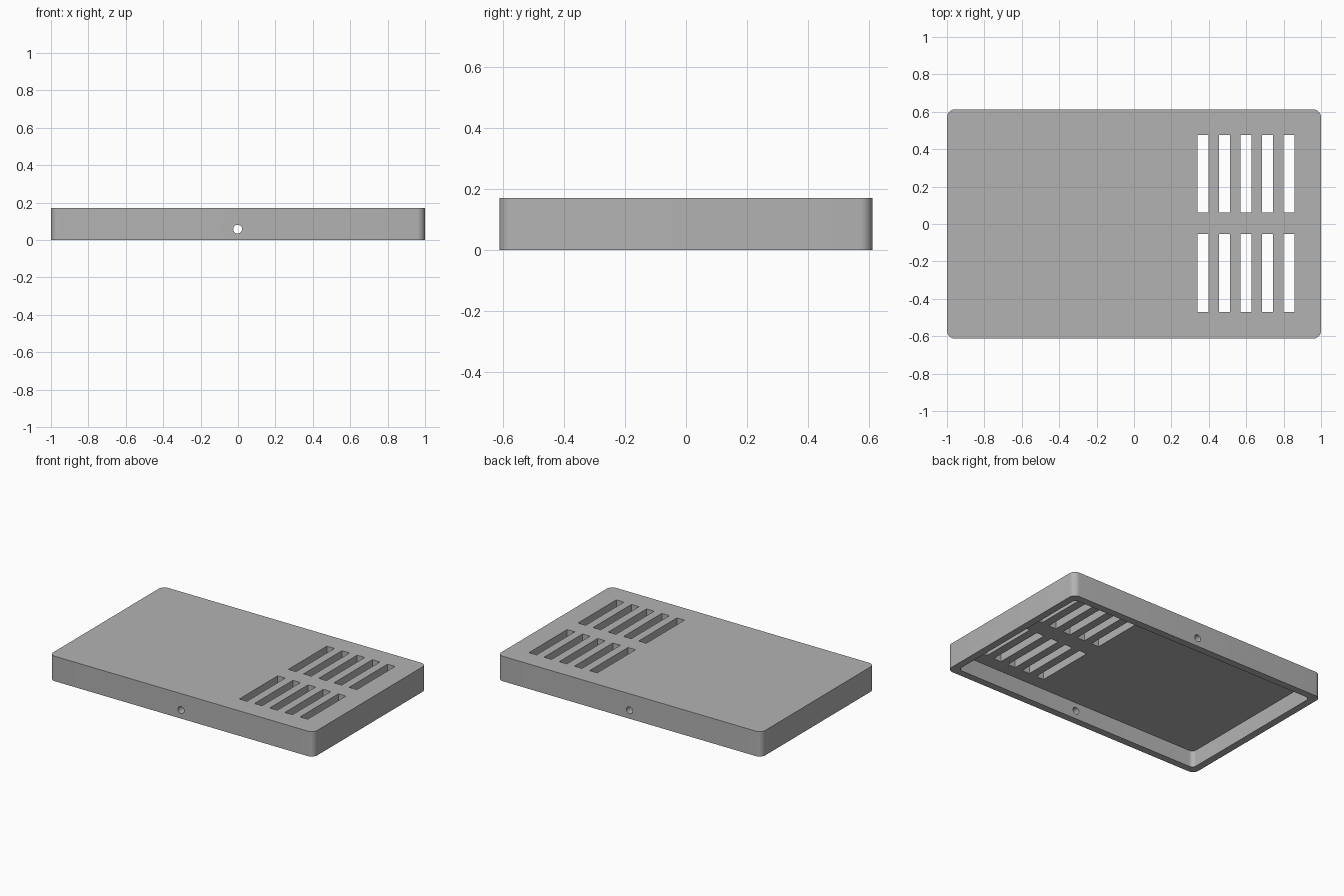
import bpy
import bmesh
import math
from mathutils import Matrix

cube = bpy.data.objects.get("Cube")
if cube:
    bpy.data.objects.remove(cube, do_unlink=True)

LENGTH, WIDTH, HEIGHT = 2.0, 1.226, 0.171
WALL, ROOF = 0.05, 0.057
OUTER_RADIUS, INNER_RADIUS = 0.043, 0.03

grey = bpy.data.materials.new("plain grey")
grey.use_nodes = True
grey.diffuse_color = (0.45, 0.45, 0.45, 1)
grey.node_tree.nodes["Principled BSDF"].inputs["Base Color"].default_value = grey.diffuse_color


def make_object(name, bm):
    bmesh.ops.recalc_face_normals(bm, faces=bm.faces)
    mesh = bpy.data.meshes.new(name)
    bm.to_mesh(mesh)
    bm.free()
    mesh.materials.append(grey)
    obj = bpy.data.objects.new(name, mesh)
    bpy.context.collection.objects.link(obj)
    return obj


def add_box(bm, size, centre):
    matrix = Matrix.Translation(centre) @ Matrix.Diagonal((*size, 1))
    bmesh.ops.create_cube(bm, size=1, matrix=matrix)


def rounded_slab(name, length, width, low, high, radius):
    """Box whose upright edges are rounded."""
    bm = bmesh.new()
    add_box(bm, (length, width, high - low), (0, 0, (low + high) / 2))
    upright = [e for e in bm.edges
               if abs(e.verts[0].co.z - e.verts[1].co.z) > 0.01]
    bmesh.ops.bevel(bm, geom=upright, offset=radius, segments=8,
                    profile=0.5, affect='EDGES')
    return make_object(name, bm)


# Outer shell
lid = rounded_slab("lid_shell", LENGTH, WIDTH, 0, HEIGHT, OUTER_RADIUS)

# Hollow underside
cavity = rounded_slab("cavity_cutter", LENGTH - 2 * WALL, WIDTH - 2 * WALL,
                      -0.1, HEIGHT - ROOF, INNER_RADIUS)

# Two rows of vent slots
bm = bmesh.new()
for row in (-0.262, 0.269):
    for i in range(5):
        add_box(bm, (0.058, 0.415, 0.2), (0.368 + 0.115 * i, row, HEIGHT))
vents = make_object("vent_cutter", bm)

# Round screw hole through the front and back walls
bm = bmesh.new()
bmesh.ops.create_cone(bm, cap_ends=True, segments=32, radius1=0.0235,
                      radius2=0.0235, depth=WIDTH + 0.2,
                      matrix=Matrix.Translation((-0.002, 0, 0.058))
                      @ Matrix.Rotation(math.pi / 2, 4, 'X'))
screw_hole = make_object("screw_hole_cutter", bm)

# Cut the shell, then drop the cutters
bpy.context.view_layer.objects.active = lid
lid.select_set(True)
for cutter in (cavity, vents, screw_hole):
    cutter.hide_render = True
    mod = lid.modifiers.new(cutter.name, 'BOOLEAN')
    mod.operation = 'DIFFERENCE'
    mod.solver = 'EXACT'
    mod.object = cutter
    bpy.ops.object.modifier_apply(modifier=mod.name)
    bpy.data.objects.remove(cutter, do_unlink=True)

bpy.ops.object.shade_smooth_by_angle(angle=math.radians(30))
